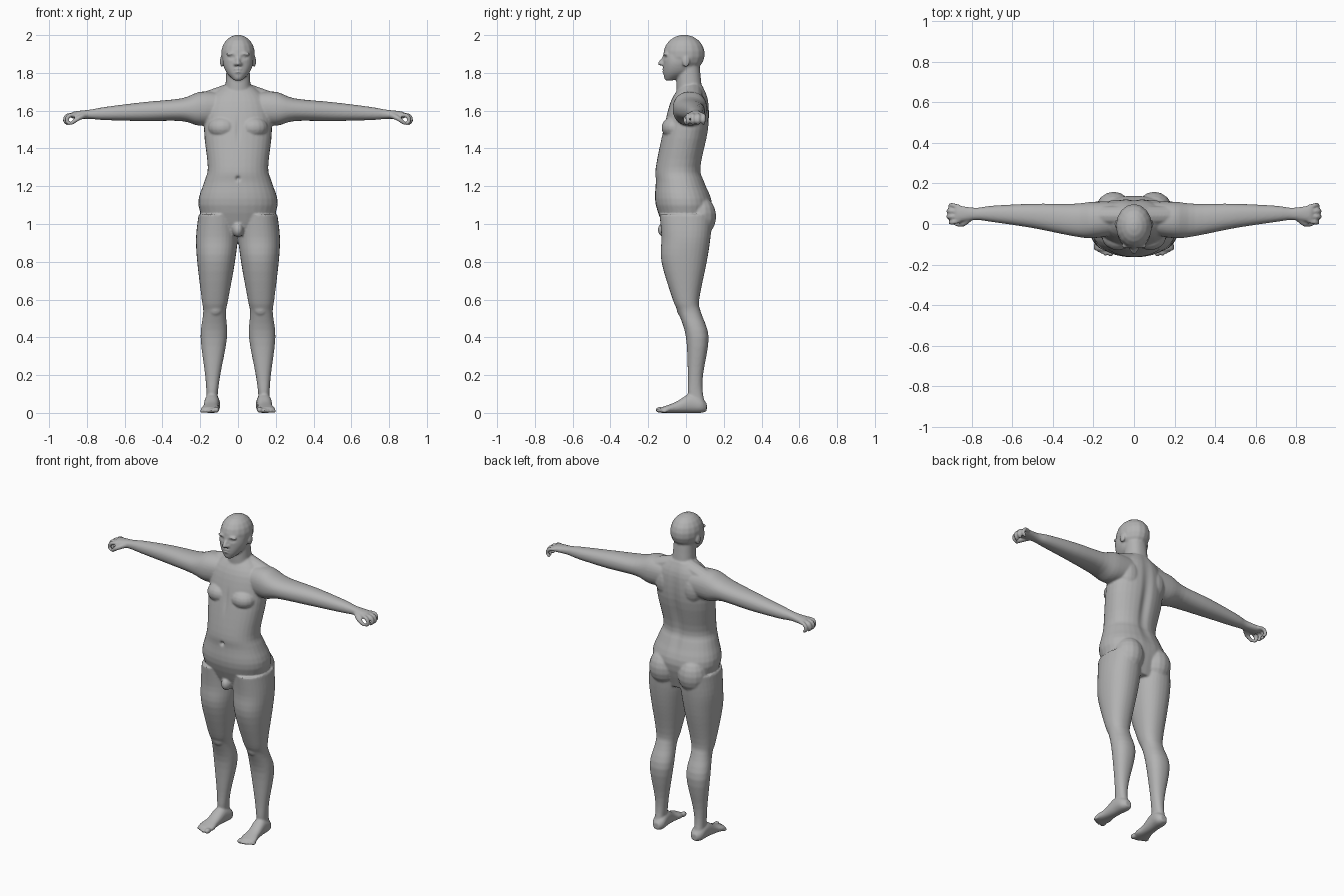
import bpy
import bmesh
import math
from mathutils import Vector

cube = bpy.data.objects.get("Cube")
if cube:
    bpy.data.objects.remove(cube, do_unlink=True)

bm = bmesh.new()
SQUARENESS = 0.9


def spline(points, steps):
    """Catmull-Rom samples through a list of equal-length tuples."""
    knots = [Vector(point) for point in points]
    knots = [knots[0]] + knots + [knots[-1]]
    samples = []
    for before, start, end, after in zip(knots, knots[1:], knots[2:], knots[3:]):
        for step in range(steps):
            t = step / steps
            linear = (end - before) * t
            square = (2 * before - 5 * start + 4 * end - after) * t ** 2
            cubic = (3 * start - before - 3 * end + after) * t ** 3
            samples.append(start + (linear + square + cubic) / 2)
    return samples + [knots[-1]]


def circle(segments):
    angles = [math.tau * i / segments for i in range(segments)]
    return [(math.cos(angle), math.sin(angle)) for angle in angles]


def rounded(value):
    return math.copysign(abs(value) ** SQUARENESS, value)


def both_sides(centred):
    return (1,) if centred else (1, -1)


def add_shell(rings, centred):
    """Closed shell through rings of points, mirrored when it is off centre."""
    for side in both_sides(centred):
        loops = [[bm.verts.new((x * side, y, z)) for x, y, z in ring] for ring in rings]
        for low, high in zip(loops, loops[1:]):
            for i in range(len(low)):
                bm.faces.new((low[i - 1], low[i], high[i], high[i - 1]))
        bm.faces.new(loops[0])
        bm.faces.new(loops[-1])


def loft(axes, rows, base=0, slope=0):
    """Tube along the first axis. A row is its position on that axis, its centre
    on the second axis, and its radii on the second and third axes. The centre on
    the third axis follows a straight line."""
    rings = []
    for along, centre, radius_b, radius_c in spline(rows, 4):
        ring = []
        for c, s in circle(32):
            place = {
                axes[0]: along,
                axes[1]: centre + radius_b * rounded(s),
                axes[2]: base + slope * along + radius_c * rounded(c),
            }
            ring.append((place["x"], place["y"], place["z"]))
        rings.append(ring)
    add_shell(rings, centred=base == 0)


def ball(centre, radii):
    """Ellipsoid."""
    x, y, z = centre
    width, depth, height = radii
    bands = 10
    rings = []
    for band in range(bands):
        tilt = math.pi * (band + .5) / bands
        flat, rise = math.sin(tilt), math.cos(tilt)
        rings.append([(x + width * flat * c, y + depth * flat * s, z + height * rise)
                      for c, s in circle(16)])
    add_shell(rings, centred=x == 0)


def tube(path, first, last):
    """Round tapered tube through a path, with round ends."""
    samples = spline(path, 4)
    rings = []
    for i, centre in enumerate(samples):
        radius = first + (last - first) * i / (len(samples) - 1)
        ahead = samples[min(i + 1, len(samples) - 1)] - samples[max(i - 1, 0)]
        turn = ahead.to_track_quat('Z', 'Y')
        rings.append([centre + turn @ Vector((radius * c, radius * s, 0)) for c, s in circle(12)])
    add_shell(rings, centred=samples[-1].x == 0)
    ball(samples[0], (first, first, first))
    ball(samples[-1], (last, last, last))


# Torso
loft("zyx", [(.94, 0, .1, .15), (1.1, -.01, .15, .21), (1.22, -.03, .13, .18), (1.3, -.04, .12, .16),
             (1.5, 0, .12, .18), (1.65, .02, .1, .16), (1.73, .03, .06, .08)])
chest = (.08, -.06, 1.51)
ball(chest, (.08, .07, .06))
shoulder_blade = (.09, .07, 1.58)
ball(shoulder_blade, (.07, .05, .09))
buttock = (.1, .07, 1.04)
ball(buttock, (.09, .09, .11))
groin = (0, -.11, .97)
ball(groin, (.03, .04, .04))

# Neck and shoulder slope
loft("zyx", [(1.6, .04, .08, .1), (1.7, .02, .07, .07), (1.86, .01, .06, .06)])
tube([(.03, .04, 1.7), (.2, .04, 1.64)], first=.05, last=.05)

# Skull and face
skull = (0, -.01, 1.9)
ball(skull, (.09, .11, .102))
loft("zyx", [(1.76, -.09, .02, .02), (1.8, -.05, .07, .06), (1.85, -.04, .08, .08),
             (1.9, -.02, .1, .08), (1.95, -.01, .08, .07)])
nose_tip = (0, -.137, 1.85)
tube([(0, -.11, 1.89), nose_tip], first=.008, last=.012)
nostril = (.012, -.124, 1.847)
ball(nostril, (.01, .013, .01))
brow = (.034, -.107, 1.9)
ball(brow, (.03, .014, .01))
for lip_height, lip_width in ((1.819, .024), (1.806, .02)):
    ball((0, -.115, lip_height), (lip_width, .012, .007))
chin = (0, -.1, 1.78)
ball(chin, (.024, .018, .015))
ear = (.086, 0, 1.86)
ball(ear, (.01, .02, .03))

# Legs and knees
loft("zyx", [(1.05, 0, .14, .1), (.93, 0, .13, .11), (.8, -.01, .12, .1), (.6, 0, .07, .07),
             (.53, .02, .06, .06), (.4, .06, .06, .07), (.2, .05, .04, .04), (.1, .05, .04, .03),
             (.02, .07, .04, .03)], base=.14, slope=-.03)
knee = (.12, -.02, .55)
ball(knee, (.04, .03, .04))

# Feet and toes
loft("yzx", [(.11, .03, .02, .02), (.08, .04, .04, .04), (.02, .05, .05, .04), (-.05, .03, .03, .04),
             (-.1, .02, .02, .05), (-.13, .015, .015, .04)], base=.14, slope=-.07)
big_toe = Vector((.115, -.138, .016))
ball(big_toe, (.016, .024, .016))
for i in range(4):
    size = .012 - .001 * i
    toe = big_toe + Vector((.025 + .017 * i, .008 * i, size - big_toe.z))
    ball(toe, (size, .02, size))

# Arms, wrists and palms
loft("xyz", [(.08, .03, .08, .08), (.2, .02, .09, .09), (.3, .02, .08, .06), (.5, .04, .06, .05),
             (.7, .05, .04, .035), (.78, .05, .03, .025), (.86, .05, .04, .02), (.88, .05, .04, .015)],
     base=1.62, slope=-.05)

# Fingers curl down from the palm and fan out slightly
for i, reach in enumerate((0, .01, .01, 0)):
    root = Vector((.865, .084 - .0225 * i, 1.578))
    fan = (root.y - .05) / 4
    knuckle = root + Vector((.03 + reach, fan, -.005))
    bend = root + Vector((.042 + reach, fan, -.03))
    tip = root + Vector((.03 + reach, fan, -.045))
    tube([root, knuckle, bend, tip], first=.012, last=.01)
tube([(.81, .03, 1.576), (.845, 0, 1.56), (.88, 0, 1.534)], first=.017, last=.01)

# Fuse the parts into one soft skin
bmesh.ops.recalc_face_normals(bm, faces=bm.faces)
parts = bpy.data.meshes.new("body_parts")
bm.to_mesh(parts)
bm.free()
body = bpy.data.objects.new("body", parts)
bpy.context.collection.objects.link(body)
remesh = body.modifiers.new("fuse", 'REMESH')
remesh.mode = 'VOXEL'
remesh.voxel_size = .006
soften = body.modifiers.new("soften", 'SMOOTH')
soften.factor = .5
soften.iterations = 4
graph = bpy.context.evaluated_depsgraph_get()
skin = bpy.data.meshes.new_from_object(body.evaluated_get(graph))
body.modifiers.clear()
body.data = skin
bpy.data.meshes.remove(parts)
skin.name = "body"

bm = bmesh.new()
bm.from_mesh(skin)
points = [vertex.co for vertex in bm.verts]


def press(centre, radii, depth):
    """Push the skin backwards with a soft falloff, mirrored when off centre."""
    x, y, z = centre
    width, length, height = radii
    for side in both_sides(x == 0):
        for point in points:
            up = (point.z - z) / height
            if abs(up) < 2:
                across, inward = (point.x - x * side) / width, (point.y - y) / length
                point.y += depth * math.exp(-1.5 * (up ** 2 + across ** 2 + inward ** 2))


# Modelled details
navel = (0, -.16, 1.24)
press(navel, (.013, .04, .014), depth=.016)
spine = (0, .1, 1.42)
press(spine, (.035, .08, .28), depth=-.015)
breastbone = (0, -.13, 1.5)
press(breastbone, (.014, .06, .08), depth=.006)
mouth = (0, -.12, 1.812)
press(mouth, (.024, .03, .005), depth=.004)
eye = (.034, -.1, 1.883)
press(eye, (.02, .05, .012), depth=.012)
press(eye, (.011, .05, .007), depth=-.006)

# Flat soles and smooth shading
for point in points:
    point.z = max(point.z, 0)
for face in bm.faces:
    face.smooth = True
bm.to_mesh(skin)
bm.free()

# Material
grey = (.45, .45, .45, 1)
material = bpy.data.materials.new("plain_grey")
material.use_nodes = True
material.diffuse_color = grey
material.node_tree.nodes["Principled BSDF"].inputs["Base Color"].default_value = grey
skin.materials.clear()
skin.materials.append(material)
